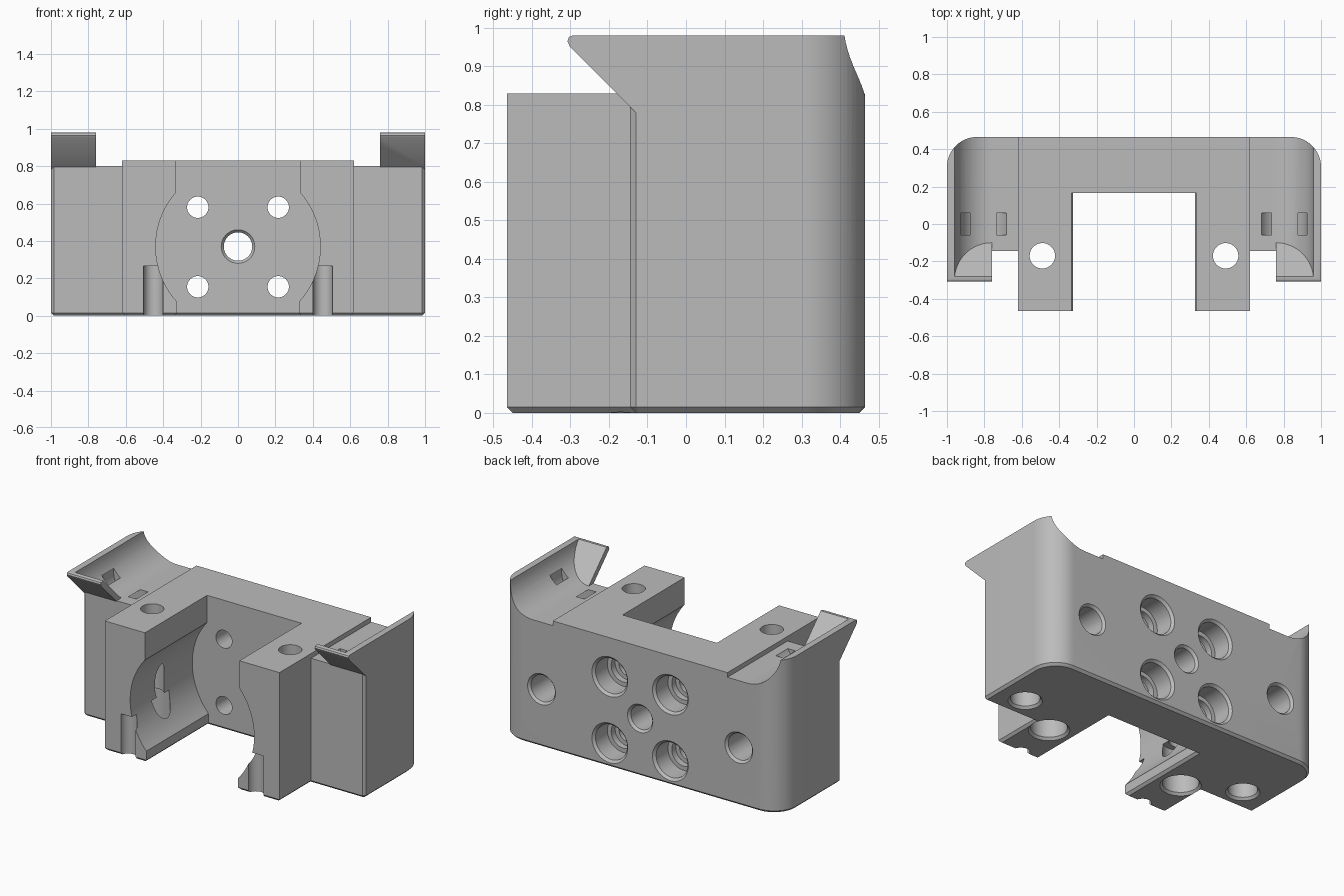
import bpy, bmesh
from math import sin, cos, asin, acos, pi

if "Cube" in bpy.data.objects:
    bpy.data.objects.remove(bpy.data.objects["Cube"])

grey = bpy.data.materials.new("plain_grey")
grey.use_nodes = True
grey.diffuse_color = (0.5, 0.5, 0.5, 1)
grey.node_tree.nodes["Principled BSDF"].inputs["Base Color"].default_value = (0.5, 0.5, 0.5, 1)


def place(axis, a, b, t):
    return {"x": (t, a, b), "y": (a, t, b), "z": (a, b, t)}[axis]


def finish(bm, name):
    bmesh.ops.recalc_face_normals(bm, faces=bm.faces)
    mesh = bpy.data.meshes.new(name)
    bm.to_mesh(mesh)
    bm.free()
    obj = bpy.data.objects.new(name, mesh)
    bpy.context.collection.objects.link(obj)
    mesh.materials.append(grey)
    return obj


def loft(name, rings, chamfer=0, tilt=None):
    """Skin a stack of rings and cap both ends."""
    bm = bmesh.new()
    loops = [[bm.verts.new(p) for p in ring] for ring in rings]
    n = len(loops[0])
    for low, high in zip(loops, loops[1:]):
        for i in range(n):
            j = (i + 1) % n
            bm.faces.new((low[i], low[j], high[j], high[i]))
    first = bm.faces.new(loops[0])
    bm.faces.new(loops[-1])
    if tilt is not None:
        for v in loops[0]:
            v.co.y = tilt - v.co.z
    bmesh.ops.recalc_face_normals(bm, faces=bm.faces)
    if chamfer:
        bmesh.ops.bevel(bm, geom=list(first.edges), offset=chamfer,
                        offset_type='OFFSET', segments=1, affect='EDGES')
    return finish(bm, name)


def prism(name, axis, points, lo, hi, **options):
    return loft(name, [[place(axis, a, b, t) for a, b in points] for t in (lo, hi)], **options)


def box(name, x0, x1, y0, y1, z0, z1):
    return prism(name, "z", [(x0, y0), (x1, y0), (x1, y1), (x0, y1)], z0, z1)


def bore(name, axis, a, b, steps, n=40):
    """Round stepped hole; steps are (position, radius)."""
    return loft(name, [[place(axis, a + r * cos(2 * pi * i / n), b + r * sin(2 * pi * i / n), t)
                        for i in range(n)] for t, r in steps])


def arc(cx, cy, r, a0, a1, n):
    return [(cx + r * cos(a0 + (a1 - a0) * i / n), cy + r * sin(a0 + (a1 - a0) * i / n))
            for i in range(n + 1)]


def mirrored(points):
    return points + [(-x, y) for x, y in reversed(points)]


# Bracket body: footprint with open front bay and rounded back corners
half = [(0.325, 0.165), (0.325, -0.465), (0.62, -0.465), (0.62, -0.145),
        (0.985, -0.145), (1, -0.13)] + arc(0.84, 0.305, 0.16, 0, pi / 2, 14)
body = prism("bracket_body", "z", mirrored(half), 0, 0.98, chamfer=0.015)


def combine(tool, operation='DIFFERENCE'):
    mod = body.modifiers.new("cut", 'BOOLEAN')
    mod.operation = operation
    mod.solver = 'EXACT'
    mod.object = tool
    bpy.context.view_layer.objects.active = body
    bpy.ops.object.modifier_apply(modifier=mod.name)
    bpy.data.objects.remove(tool)


# Lower the centre block
combine(box("centre_top", -0.62, 0.62, -0.6, 0.6, 0.83, 1.2))

# Keyhole bay: round seat with straight walls above
a0, a1 = -acos(0.325 / 0.44), acos(0.335 / 0.44)
seat = [(0.2, 0.04)] + arc(0, 0.37, 0.44, a0, a1, 28) + [(0.335, 1.2)]
combine(prism("round_seat", "y", mirrored(seat), -0.6, 0.165))

lip = [(-0.1, 0.75), (-0.145, 0.795), (-0.302, 0.952), (-0.308, 0.965),
       (-0.304, 0.976), (-0.294, 0.98), (-0.1, 0.98)]
FRONT_END = 0.70

for s in (-1, 1):
    # Overhanging front lip
    combine(prism("front_lip", "x", lip, *sorted((s * 0.76, s))), 'UNION')

    # Curved trough with a sloped front end, and the open floor beside it
    curve = [(0.75, 1.2), (0.75, 0.8)] + arc(0.76, 1.0, 0.2, -pi / 2, 0, 16) + [(0.96, 1.2)]
    combine(prism("trough", "y", [(s * x, z) for x, z in curve], -0.4, 0.6, tilt=FRONT_END))
    combine(box("trough_floor", *sorted((s * 0.62, s * 0.76)), -0.6, 0.6, 0.8, 1.2))

    # Curved tie slot under the trough
    ring = arc(0.795, 0.86, 0.13, -pi, 0, 16)
    ring = [(0.665, 0.95)] + ring + [(0.925, 0.95), (0.88, 0.95)]
    ring += arc(0.795, 0.86, 0.085, 0, -pi, 16) + [(0.71, 0.95)]
    combine(prism("tie_slot", "y", [(s * x, z) for x, z in ring], -0.06, 0.06))

    # Vertical screw holes, blind wing sockets and front grooves
    combine(bore("leg_hole", "z", s * 0.49, -0.17,
                 [(-0.01, 0.128), (0.015, 0.105), (0.29, 0.105), (0.29, 0.068), (1.2, 0.068)]))
    combine(bore("wing_socket", "z", s * 0.81, 0,
                 [(-0.01, 0.108), (0.015, 0.085), (0.45, 0.085)]))
    combine(bore("front_groove", "z", s * 0.453, -0.465, [(-0.1, 0.052), (0.265, 0.052)]))

    # Blind holes in the back
    combine(bore("back_socket", "y", s * 0.70, 0.37,
                 [(0.2, 0.085), (0.45, 0.085), (0.475, 0.108)]))

    # Stepped screw holes in the back wall
    for z in (0.155, 0.58):
        combine(bore("screw_hole", "y", s * 0.215, z,
                     [(0.1, 0.057), (0.29, 0.057), (0.29, 0.085), (0.33, 0.085),
                      (0.33, 0.112), (0.45, 0.112), (0.475, 0.137)]))

# Centre shaft hole, flared at both ends
combine(bore("shaft_hole", "y", 0, 0.37,
             [(0.155, 0.099), (0.18, 0.076), (0.45, 0.076), (0.475, 0.099)]))

bpy.ops.object.select_all(action='DESELECT')
body.select_set(True)
bpy.context.view_layer.objects.active = body
bpy.ops.object.shade_smooth_by_angle(angle=0.5)
